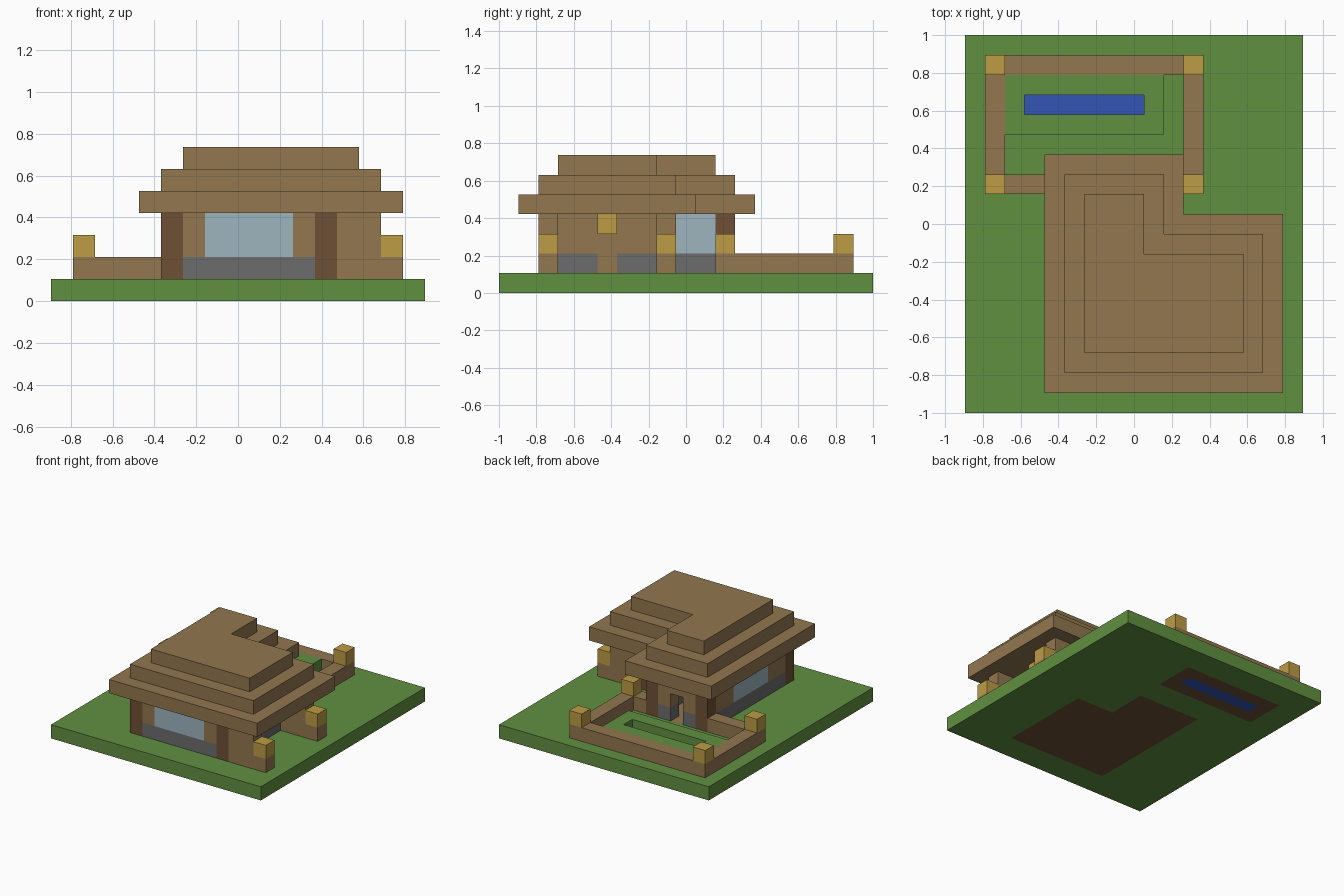
import bpy, bmesh
from mathutils import Vector

U = 2 / 19          # one block
NX, NY = 17, 19     # plot size in blocks

if "Cube" in bpy.data.objects:
    bpy.data.objects.remove(bpy.data.objects["Cube"])


def material(name, rgb):
    lin = [((c / 255 + 0.055) / 1.055) ** 2.4 for c in rgb] + [1]
    m = bpy.data.materials.new(name)
    m.use_nodes = True
    m.diffuse_color = lin
    m.node_tree.nodes["Principled BSDF"].inputs["Base Color"].default_value = lin
    return m


grass = material("grass", (97, 144, 65))
plank = material("plank", (146, 119, 79))
log = material("dark_log", (110, 80, 53))
stone = material("stone", (108, 108, 108))
glass = material("glass", (157, 181, 191))
lamp = material("lamp_yellow", (189, 156, 69))
water = material("water", (51, 85, 181))


def place(p):
    """Block coordinates to model coordinates."""
    return Vector(((p[0] - NX / 2) * U, (p[1] - NY / 2) * U, p[2] * U))


def finish(name, bm, *mats):
    bmesh.ops.recalc_face_normals(bm, faces=bm.faces)
    mesh = bpy.data.meshes.new(name)
    bm.to_mesh(mesh)
    bm.free()
    for m in mats:
        mesh.materials.append(m)
    ob = bpy.data.objects.new(name, mesh)
    bpy.context.collection.objects.link(ob)
    return ob


def prism(name, mat, outline, z0, z1):
    bm = bmesh.new()
    base = bm.faces.new([bm.verts.new(place((x, y, z0))) for x, y in outline])
    top = bmesh.ops.extrude_face_region(bm, geom=[base])["geom"]
    verts = [v for v in top if isinstance(v, bmesh.types.BMVert)]
    bmesh.ops.translate(bm, verts=verts, vec=(0, 0, (z1 - z0) * U))
    return finish(name, bm, mat)


def box(name, mat, x0, x1, y0, y1, z0, z1):
    return prism(name, mat, [(x0, y0), (x1, y0), (x1, y1), (x0, y1)], z0, z1)


def frame(name, mat, x0, x1, y0, y1, z0, z1):
    """Rectangular ring, one block thick."""
    box(name + "_front", mat, x0, x1, y0, y0 + 1, z0, z1)
    box(name + "_back", mat, x0, x1, y1 - 1, y1, z0, z1)
    box(name + "_right", mat, x0, x0 + 1, y0 + 1, y1 - 1, z0, z1)
    box(name + "_left", mat, x1 - 1, x1, y0 + 1, y1 - 1, z0, z1)


# Ground slab, with floor, pond bed and water picked by block
def ground_index(x, y, up):
    if 3 < x < 9 and 15 < y < 16:
        return 3
    bed = 2 < x < 10 and 14 < y < 17
    house = 5 < x < 13 and 2 < y < 9 or 5 < x < 10 and 2 < y < 12
    if house:
        return 2 if up else 1
    return 1 if bed else 0


bm = bmesh.new()
bmesh.ops.create_grid(bm, x_segments=NX, y_segments=NY, size=0.5)
for v in bm.verts:
    v.co = Vector((v.co.x * NX * U, v.co.y * NY * U, 0))
top = bmesh.ops.extrude_face_region(bm, geom=bm.faces[:])["geom"]
bmesh.ops.translate(bm, vec=(0, 0, U),
                    verts=[v for v in top if isinstance(v, bmesh.types.BMVert)])
bmesh.ops.recalc_face_normals(bm, faces=bm.faces)
for f in bm.faces:
    if abs(f.normal.z) > 0.5:
        c = f.calc_center_median()
        f.material_index = ground_index(c.x / U + NX / 2, c.y / U + NY / 2, f.normal.z > 0)
finish("lawn", bm, grass, log, plank, water)

# Stepped roof in three L-shaped layers
for i in range(3):
    x0, y0 = 4 + i, 1 + i
    x1, x2, y1, y2 = 11 - i, 16 - i, 10 - i, 13 - i
    prism(f"roof_layer_{i + 1}", plank,
          [(x0, y0), (x2, y0), (x2, y1), (x1, y1), (x1, y2), (x0, y2)], 4 + i, 5 + i)

# Corner pillars
for i, (x, y) in enumerate([(5, 2), (12, 2), (12, 8), (5, 11), (9, 11)]):
    box(f"pillar_{i + 1}", log, x, x + 1, y, y + 1, 1, 4)


# Walls: stone footing, planks and an optional window strip
def wall(name, axis, line, a, b, win=None):
    def part(kind, mat, s, e, z0, z1):
        if e > s:
            span = (s, e, line, line + 1) if axis == "x" else (line, line + 1, s, e)
            box(f"{name}_{kind}", mat, *span, z0, z1)
    part("footing", stone, a, b, 1, 2)
    if win:
        part("planks_start", plank, a, win[0], 2, 4)
        part("window", glass, *win, 2, 4)
        part("planks_end", plank, win[1], b, 2, 4)
    else:
        part("planks", plank, a, b, 2, 4)


wall("front_wall", "x", 2, 6, 12, (7, 11))
wall("right_wall", "y", 5, 3, 11, (5, 9))
wall("wing_side_wall", "y", 9, 9, 11, (9, 11))
wall("inner_back_wall", "x", 8, 9, 12)
wall("porch_wall_front", "y", 12, 3, 5)
wall("porch_wall_back", "y", 12, 6, 8)
wall("back_wall_right", "x", 11, 6, 7)
wall("back_wall_left", "x", 11, 8, 9)
box("back_door_lintel", plank, 7, 8, 11, 12, 3, 4)

# Porch: closed door with a lamp, side screens and posts
box("porch_door", plank, 12, 13, 5, 6, 1, 4)
box("porch_door_lamp", lamp, 13, 14, 5, 6, 3, 4)
for side, y in (("front", 2), ("back", 8)):
    box(f"porch_screen_{side}", plank, 13, 15, y, y + 1, 1, 4)
    box(f"porch_post_{side}", plank, 15, 16, y, y + 1, 1, 2)
    box(f"porch_lamp_{side}", lamp, 15, 16, y, y + 1, 2, 3)

# Garden fence with corner lamps
box("fence_back", plank, 1, 12, 17, 18, 1, 2)
box("fence_right", plank, 1, 2, 11, 17, 1, 2)
box("fence_left", plank, 11, 12, 11, 17, 1, 2)
box("fence_front_right", plank, 2, 5, 11, 12, 1, 2)
box("fence_front_left", plank, 10, 11, 11, 12, 1, 2)
for x in (1, 11):
    for y in (11, 17):
        box(f"fence_lamp_{x}_{y}", lamp, x, x + 1, y, y + 1, 2, 3)

# Raised grass around the pond
frame("pond_bank", grass, 2, 10, 14, 17, 1, 2)
